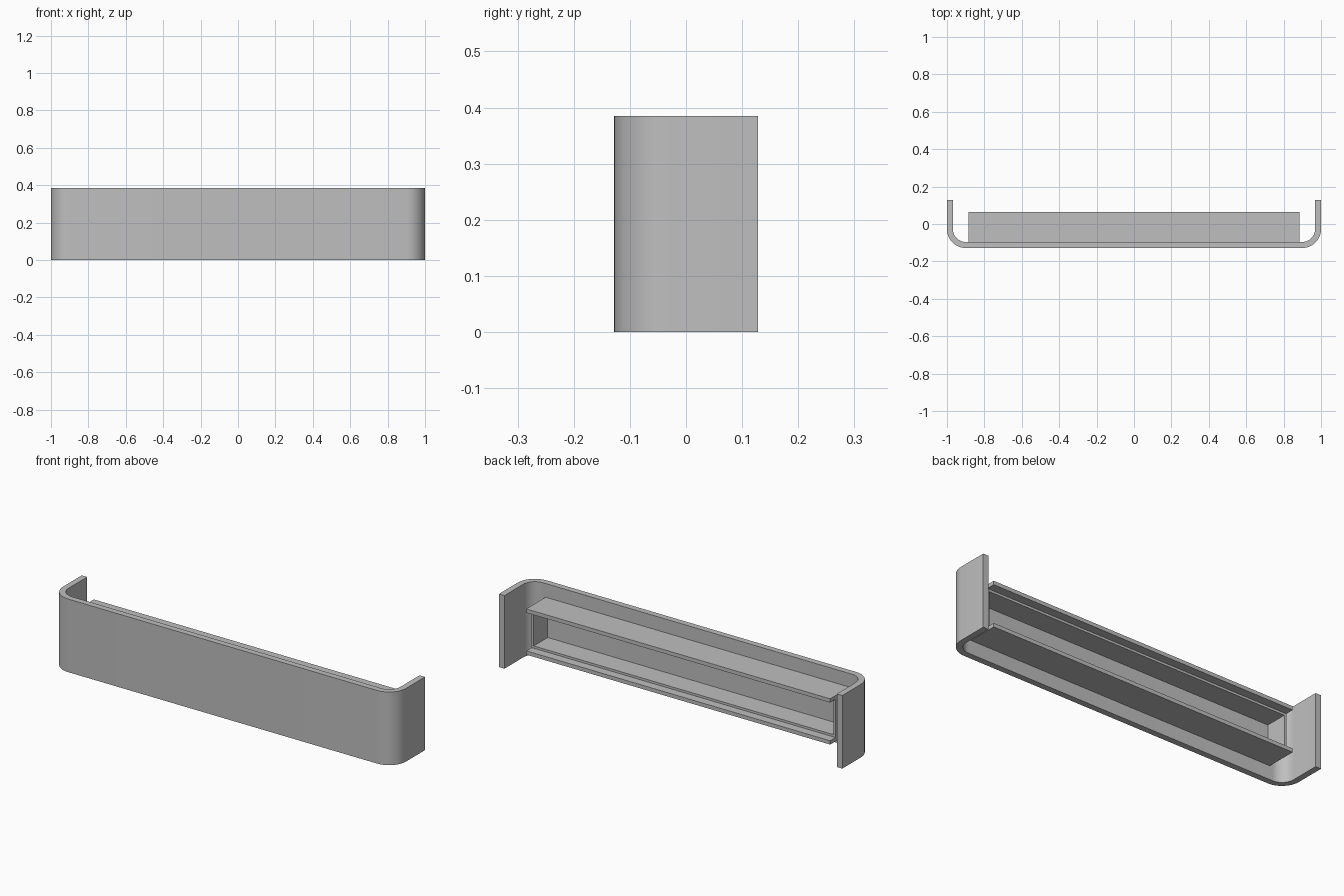
import bpy, bmesh, math

old = bpy.data.objects.get("Cube")
if old:
    bpy.data.objects.remove(old, do_unlink=True)

grey = bpy.data.materials.new("light_grey")
grey.use_nodes = True
colour = (0.52, 0.52, 0.52, 1)
grey.diffuse_color = colour
grey.node_tree.nodes["Principled BSDF"].inputs["Base Color"].default_value = colour

HEIGHT, BACK, FRONT, WALL, RADIUS = 0.385, 0.128, -0.128, 0.032, 0.1


def finish(name, bm):
    bmesh.ops.recalc_face_normals(bm, faces=bm.faces)
    mesh = bpy.data.meshes.new(name)
    bm.to_mesh(mesh)
    bm.free()
    mesh.materials.append(grey)
    obj = bpy.data.objects.new(name, mesh)
    bpy.context.collection.objects.link(obj)
    return obj


def extrude(name, points, offset):
    """Extrude a closed 3D outline along an offset."""
    bm = bmesh.new()
    face = bm.faces.new([bm.verts.new(p) for p in points])
    result = bmesh.ops.extrude_face_region(bm, geom=[face])
    moved = [v for v in result["geom"] if isinstance(v, bmesh.types.BMVert)]
    bmesh.ops.translate(bm, verts=moved, vec=offset)
    return finish(name, bm)


def u_path(inset, steps=12):
    """Plan of the U from left arm tip to right arm tip."""
    r = RADIUS - inset
    cx, cy = 1 - RADIUS, FRONT + RADIUS
    half = [(1 - inset, BACK)]
    for i in range(steps + 1):
        a = math.pi / 2 * i / steps
        half.append((cx + r * math.cos(a), cy - r * math.sin(a)))
    return half + [(-x, y) for x, y in reversed(half)]


# Curved front cover with two side arms
outline = u_path(0) + u_path(WALL)[::-1]
cover = extrude("front_cover", [(x, y, 0) for x, y in outline], (0, 0, HEIGHT))
bpy.context.view_layer.objects.active = cover
cover.select_set(True)
bpy.ops.object.shade_smooth_by_angle(angle=math.radians(30))
cover.select_set(False)

# Inner tray: stepped rails, mirrored about mid height
HALF_X, TRAY_BOTTOM, TRAY_BACK, STEP_Y = 0.885, 0.072, 0.065, 0.02
inner_front = FRONT + WALL - 0.004
lip, rail = TRAY_BOTTOM + 0.02, TRAY_BOTTOM + 0.032
section = [(inner_front, TRAY_BOTTOM), (TRAY_BACK, TRAY_BOTTOM), (TRAY_BACK, lip),
           (STEP_Y, lip), (STEP_Y, rail), (inner_front, rail)]
for name, flip in (("lower_rail", False), ("upper_rail", True)):
    points = [(-HALF_X, y, HEIGHT - z if flip else z) for y, z in section]
    extrude(name, points, (2 * HALF_X, 0, 0))

# End plates joining the rails
for name, side in (("left_end_plate", 1), ("right_end_plate", -1)):
    plate = [(side * HALF_X, y, z) for y, z in (
        (inner_front, rail), (STEP_Y, rail),
        (STEP_Y, HEIGHT - rail), (inner_front, HEIGHT - rail))]
    extrude(name, plate, (-side * 0.012, 0, 0))
